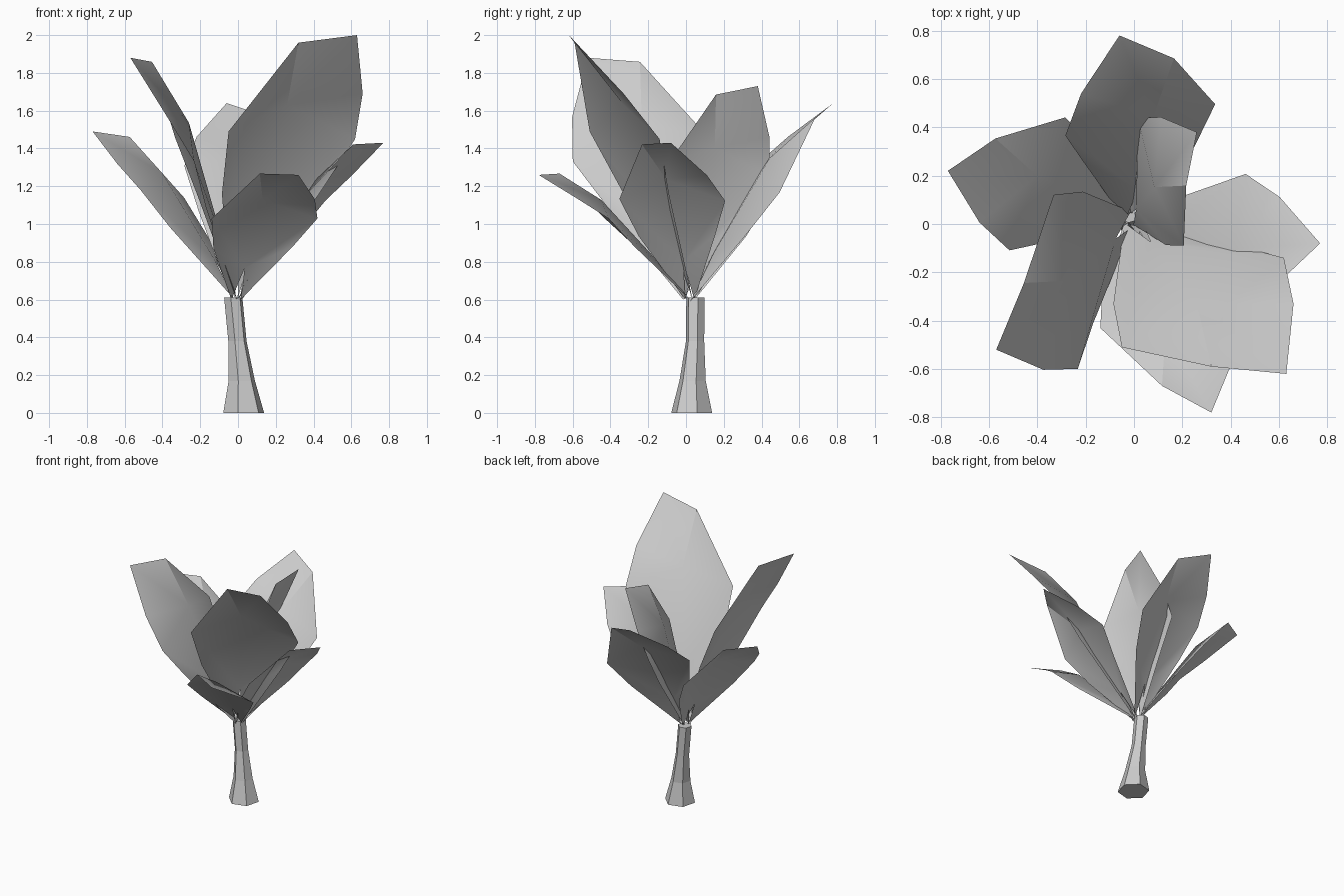
import bpy, math
from mathutils import Vector, Matrix

if "Cube" in bpy.data.objects:
    bpy.data.objects.remove(bpy.data.objects["Cube"])


def make_object(name, verts, faces):
    mesh = bpy.data.meshes.new(name)
    mesh.from_pydata(verts, [], faces)
    mesh.update()
    obj = bpy.data.objects.new(name, mesh)
    bpy.context.collection.objects.link(obj)
    return obj


def frame(tip, across):
    """Axes of a leaf: its width, its length and a normal of matching size."""
    normal = across.cross(tip).normalized() * tip.length
    return Matrix((across, tip, normal)).transposed()


# Stem: leaning six-sided tube, rings as (z, centre x, centre y, radius)
rings = [(0, .03, .03, .112), (.17, .02, .035, .072),
         (.38, -.003, .048, .05), (.61, -.025, .05, .05)]
verts, faces, n = [], [], 6
for z, cx, cy, r in rings:
    for i in range(n):
        a = math.radians(15) + math.tau * i / n
        verts.append((cx + r * math.cos(a), cy + r * math.sin(a), z))
for k in range(len(rings) - 1):
    for i in range(n):
        j = (i + 1) % n
        faces.append((k*n + i, k*n + j, k*n + n + j, k*n + n + i))
faces.append(tuple(reversed(range(n))))
faces.append(tuple(range(len(verts) - n, len(verts))))
make_object("stem", verts, faces)

# Leaf pattern: folded blade around a midrib, seated in the stem top
base = Vector((-.01, .02, .6))
SHAPE = [Vector(p) - base for p in (
    (-.04, .005, .6), (.02, .035, .6),                  # split foot
    (.07, -.075, .92), (.26, -.33, 1.63),               # midrib
    (-.085, -.33, 1.16), (-.05, -.51, 1.49),            # left edge
    (.32, -.59, 1.96), (.63, -.62, 2.0),                # blunt tip
    (.66, -.33, 1.69), (.62, -.14, 1.45), (.43, -.09, 1.16))]  # right edge
FACES = [(0, 2, 4), (2, 5, 4), (2, 3, 5), (3, 6, 5), (3, 7, 6),
         (3, 8, 7), (3, 9, 8), (2, 9, 3), (2, 10, 9), (1, 10, 2)]
to_local = frame(SHAPE[7], SHAPE[9] - SHAPE[5]).inverted()


def leaf(name, tip, left, right):
    m = frame(Vector(tip) - base, Vector(right) - Vector(left)) @ to_local
    obj = make_object(name, [base + m @ p for p in SHAPE], FACES)
    bpy.context.view_layer.objects.active = obj
    obj.select_set(True)
    bpy.ops.object.shade_smooth_by_angle(angle=math.radians(30))
    obj.select_set(False)


# Seven leaves: tip corner, left corner, right corner
leaf("leaf_tall", (.63, -.62, 2.0), (-.05, -.51, 1.49), (.62, -.14, 1.45))
leaf("leaf_front", (.32, -.78, 1.26), (-.16, -.46, 1.0), (.40, -.44, 1.0))
leaf("leaf_right", (.77, -.08, 1.43), (.35, -.33, 1.10), (.47, .23, 1.09))
leaf("leaf_left", (-.77, .22, 1.49), (-.28, .45, 1.12), (-.51, -.10, 1.16))
leaf("leaf_back", (-.06, .78, 1.64), (.33, .49, 1.14), (-.29, .36, 1.28))
leaf("leaf_left_tall", (-.57, -.52, 1.88), (-.33, .14, 1.45), (-.23, -.58, 1.325))
leaf("leaf_inner", (.26, .38, 1.73), (.24, -.09, 1.31), (.05, .44, 1.24))
